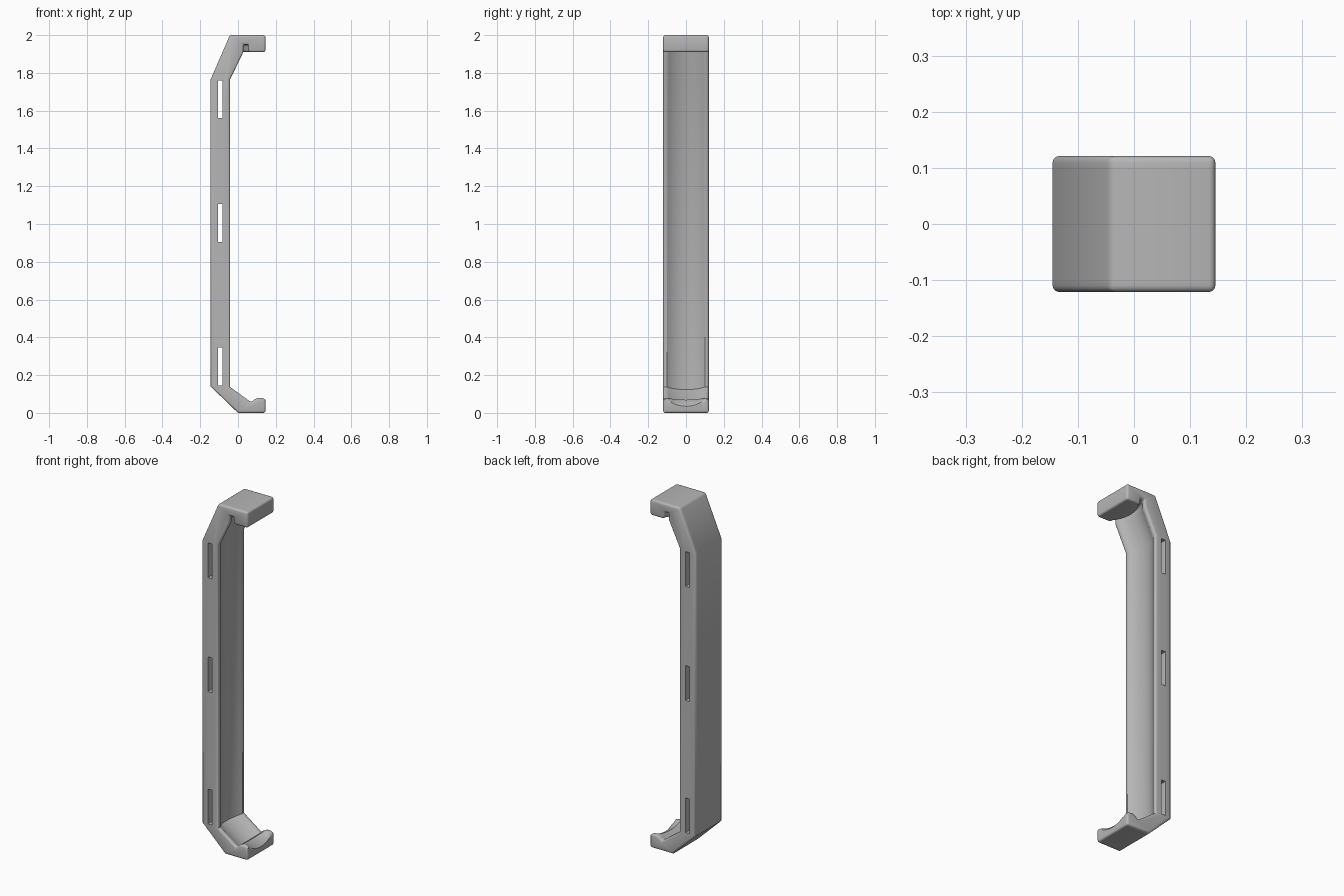
import bpy, bmesh, math

if "Cube" in bpy.data.objects:
    bpy.data.objects.remove(bpy.data.objects["Cube"], do_unlink=True)

grey = bpy.data.materials.new("plain_grey")
grey.use_nodes = True
colour = (0.47, 0.47, 0.47, 1)
grey.diffuse_color = colour
grey.node_tree.nodes["Principled BSDF"].inputs["Base Color"].default_value = colour

HALF_WIDTH = 0.121
CHANNEL = 0.1      # half width of the hollow channel
DEPTH = 0.035      # depth of the channel at its middle


def hollow(y):
    """Depth of the circular channel at a given distance from the middle."""
    if abs(y) >= CHANNEL:
        return 0
    r = (CHANNEL ** 2 + DEPTH ** 2) / (2 * DEPTH)
    return math.sqrt(r * r - y * y) - (r - DEPTH)


def profile(d):
    """Side outline of the bracket, with its inner side hollowed by d."""
    outer = [(0.145, 2), (-0.043, 2), (-0.145, 1.765), (-0.145, 0.14), (0, 0), (0.145, 0)]
    lower_lip = [(0.145, 0.07 - d), (0.13, 0.079 - 0.8 * d),
                 (0.105 - 0.3 * d, 0.08 - 0.3 * d), (0.085 - 0.4 * d, 0.07 - 0.4 * d),
                 (0.07 - 0.5 * d, 0.056 - 0.5 * d)]
    wall = [(-0.042 - d, 0.137 - 0.4 * d), (-0.042 - d, 1.765)]
    upper_lip = [(0.028 - d, 1.91), (0.028 - d, 1.95), (0.055 - d, 1.95),
                 (0.055 - d, 1.91), (0.145, 1.91)]
    return outer + lower_lip + wall + upper_lip


# Bracket body, lofted across its width
steps = 20
stations = [-HALF_WIDTH]
stations += [CHANNEL * (2 * i / steps - 1) for i in range(steps + 1)]
stations += [HALF_WIDTH]
bm = bmesh.new()
rings = [[bm.verts.new((x, y, z)) for x, z in profile(hollow(y))] for y in stations]
count = len(rings[0])
for a, b in zip(rings, rings[1:]):
    for i in range(count):
        j = (i + 1) % count
        bm.faces.new((a[i], a[j], b[j], b[i]))
bm.faces.new(rings[0])
bm.faces.new(rings[-1])
bmesh.ops.recalc_face_normals(bm, faces=bm.faces)
mesh = bpy.data.meshes.new("bracket_body")
bm.to_mesh(mesh)
bm.free()
mesh.materials.append(grey)
body = bpy.data.objects.new("bracket_body", mesh)
bpy.context.collection.objects.link(body)

# Rounded outer edges
bevel = body.modifiers.new("soft_edges", "BEVEL")
bevel.width = 0.012
bevel.segments = 3
bevel.limit_method = "ANGLE"
bevel.angle_limit = math.radians(60)

# Strap slots through the wall
cutters = []
for z in (0.245, 1.005, 1.66):
    bpy.ops.mesh.primitive_cube_add(size=1, location=(-0.094, 0, z))
    cutter = bpy.context.object
    cutter.name = "slot_cutter"
    cutter.scale = (0.026, 0.5, 0.2)
    cutter.hide_render = True
    cutter.data.materials.append(grey)
    cutters.append(cutter)
    cut = body.modifiers.new("slot", "BOOLEAN")
    cut.operation = "DIFFERENCE"
    cut.solver = "EXACT"
    cut.object = cutter

# Apply the modifiers, drop the cutters and smooth the curved faces
bpy.ops.object.select_all(action="DESELECT")
body.select_set(True)
bpy.context.view_layer.objects.active = body
bpy.ops.object.convert(target="MESH")
for cutter in cutters:
    bpy.data.objects.remove(cutter, do_unlink=True)
bpy.ops.object.shade_smooth_by_angle(angle=math.radians(35))
